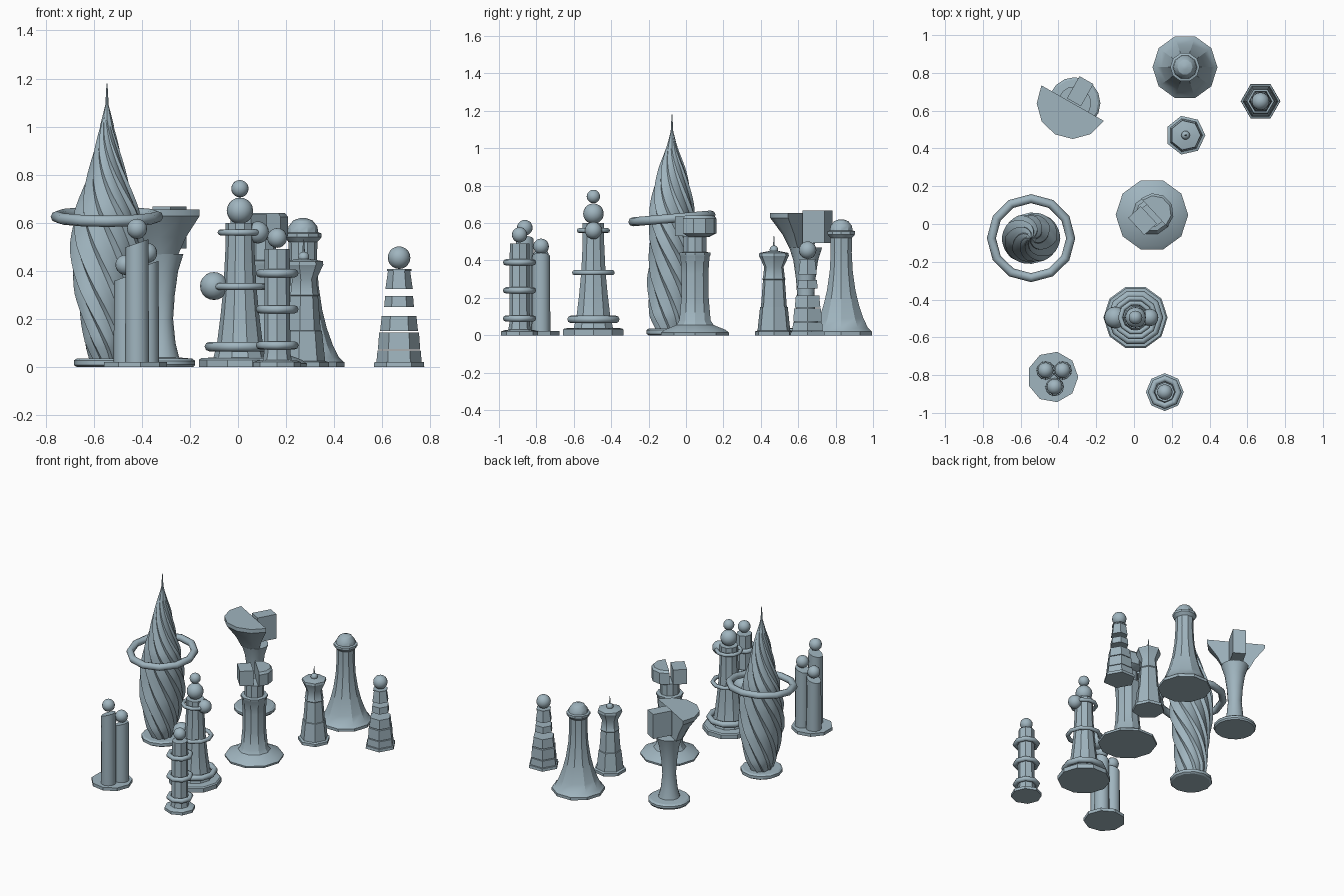
import bpy, bmesh, math
from math import sin, cos, pi, radians
from mathutils import Matrix, Vector

if "Cube" in bpy.data.objects:
    bpy.data.objects.remove(bpy.data.objects["Cube"])

mat = bpy.data.materials.new("blue_grey")
mat.diffuse_color = (0.35, 0.46, 0.52, 1)
mat.use_nodes = True
mat.node_tree.nodes["Principled BSDF"].inputs["Base Color"].default_value = mat.diffuse_color


def finish(name, bm, loc, smooth=30):
    bmesh.ops.remove_doubles(bm, verts=bm.verts, dist=1e-5)
    bmesh.ops.recalc_face_normals(bm, faces=bm.faces)
    me = bpy.data.meshes.new(name)
    bm.to_mesh(me)
    bm.free()
    me.materials.append(mat)
    ob = bpy.data.objects.new(name, me)
    ob.location = loc
    bpy.context.collection.objects.link(ob)
    bpy.ops.object.select_all(action='DESELECT')
    ob.select_set(True)
    bpy.context.view_layer.objects.active = ob
    bpy.ops.object.shade_smooth_by_angle(angle=radians(smooth))
    return ob


def lathe(name, profile, xy, n=10, start=0.0, sweep=2 * pi):
    """Revolve (r, z) points; a part sweep is closed with flat end faces."""
    prof = [(0, profile[0][1])] + list(profile) + [(0, profile[-1][1])]
    full = sweep > 6.28
    bm = bmesh.new()
    cols = [[bm.verts.new((r * cos(start + sweep * i / n), r * sin(start + sweep * i / n), z))
             for r, z in prof] for i in range(n if full else n + 1)]
    for i in range(n):
        a, b = cols[i], cols[(i + 1) % len(cols)]
        for k in range(len(prof) - 1):
            bm.faces.new((a[k], b[k], b[k + 1], a[k + 1]))
    if not full:
        bm.faces.new(cols[0])
        bm.faces.new(cols[-1])
    bmesh.ops.dissolve_degenerate(bm, dist=1e-6, edges=bm.edges)
    return finish(name, bm, (*xy, 0))


def ball(name, x, y, z, r):
    bm = bmesh.new()
    bmesh.ops.create_uvsphere(bm, u_segments=16, v_segments=10, radius=r)
    return finish(name, bm, (x, y, z))


def ring(name, x, y, z, R, r, n=10, m=8, tilt=0.0):
    bm = bmesh.new()
    v = [[bm.verts.new(((R + r * cos(2 * pi * j / m)) * cos(2 * pi * i / n),
                        (R + r * cos(2 * pi * j / m)) * sin(2 * pi * i / n),
                        r * sin(2 * pi * j / m))) for j in range(m)] for i in range(n)]
    for i in range(n):
        for j in range(m):
            p, q = v[i], v[(i + 1) % n]
            bm.faces.new((p[j], q[j], q[(j + 1) % m], p[(j + 1) % m]))
    ob = finish(name, bm, (x, y, z), 50)
    ob.rotation_euler.x = tilt
    return ob


def block(name, loc, size, angle):
    bm = bmesh.new()
    bmesh.ops.create_cube(bm, size=1)
    bmesh.ops.scale(bm, vec=size, verts=bm.verts)
    ob = finish(name, bm, loc)
    ob.rotation_euler.z = angle
    return ob


# Twisted spire with a floating ring
sx, sy = -0.545, -0.075
lathe("spire_base", [(0.125, 0), (0.137, 0.008), (0.137, 0.028), (0.125, 0.036)], (sx, sy), 12)
keys = [(0.03, .09), (0.1, .12), (0.3, .148), (0.5, .155), (0.65, .145), (0.8, .1), (0.9, .07), (1.0, .034), (1.08, .008)]


def spire_radius(z):
    for (z0, r0), (z1, r1) in zip(keys, keys[1:]):
        if z <= z1:
            return r0 + (r1 - r0) * (z - z0) / (z1 - z0)
    return keys[-1][1]


bm = bmesh.new()
levels, cols = 42, 40
rows = []
for i in range(levels + 1):
    z = 0.03 + 1.05 * i / levels
    r, turn = spire_radius(z), pi / 2 - pi * (z - 0.1) / 0.8
    row = []
    for j in range(cols):
        a = 2 * pi * j / cols
        f = 1 - 0.13 * (j % 4) / 3       # saw-tooth flutes
        p = Vector((r * f * cos(a), 0.8 * r * f * sin(a), z))
        row.append(bm.verts.new(Matrix.Rotation(turn, 3, 'Z') @ p))
    rows.append(row)
for lo, hi in zip(rows, rows[1:]):
    for j in range(cols):
        k = (j + 1) % cols
        bm.faces.new((lo[j], lo[k], hi[k], hi[j]))
bm.faces.new(rows[0])
bm.faces.new(rows[-1])
finish("spire_body", bm, (sx, sy, 0))
lathe("spire_needle", [(0.03, 1.0), (0.007, 1.09), (0.002, 1.18)], (sx, sy), 8)
ring("spire_ring", sx, sy, 0.625, 0.21, 0.024, 12, 8, radians(5))

# Goblet with half a bowl and a floating block
gx, gy = -0.315, 0.64
lathe("goblet_stem", [(0.13, 0), (0.137, 0.01), (0.137, 0.025), (0.125, 0.035), (0.07, 0.04), (0.055, 0.1),
                      (0.045, 0.2), (0.052, 0.3), (0.066, 0.4), (0.088, 0.47)], (gx, gy), 16)
face = math.atan2(-0.87, -0.495)
lathe("goblet_half_bowl", [(0.088, 0.468), (0.125, 0.54), (0.19, 0.628), (0.19, 0.655)],
      (gx - 0.01, gy), 6, face - pi / 2, pi)
block("goblet_block", (-0.285, 0.703, 0.58), (0.135, 0.085, 0.175), face)

# Tall flared tower with a domed head
lathe("flared_tower", [(0.172, 0), (0.172, 0.02), (0.15, 0.04), (0.125, 0.09), (0.1, 0.16), (0.08, 0.24),
                       (0.065, 0.34), (0.059, 0.44), (0.06, 0.52), (0.078, 0.54), (0.078, 0.556),
                       (0.064, 0.56), (0.06, 0.585), (0.04, 0.61), (0.012, 0.62)], (0.27, 0.83), 10)

# Stack of hexagonal slices with a ball
hexes = [(.105, .103, 0, .02), (.094, .09, .022, .068), (.088, .083, .073, .143), (.079, .072, .149, .213),
         (.062, .058, .25, .295), (.057, .046, .325, .4), (.051, .051, .4, .408)]
for i, (r0, r1, z0, z1) in enumerate(hexes):
    lathe(f"hex_slice_{i}", [(r0, z0), (r1, z1)], (0.67, 0.65), 6)
ball("hex_ball", 0.67, 0.65, 0.455, 0.047)

# Small seven-sided tower with a spike
lathe("small_tower", [(0.105, 0), (0.105, 0.02), (0.09, 0.025), (0.076, 0.15), (0.071, 0.152), (0.06, 0.295),
                      (0.064, 0.3), (0.06, 0.308), (0.053, 0.365), (0.082, 0.425), (0.08, 0.44),
                      (0.03, 0.45)], (0.273, 0.47), 7)
ball("small_tower_knob", 0.273, 0.47, 0.457, 0.023)
lathe("small_tower_spike", [(0.006, 0.47), (0.002, 0.53)], (0.273, 0.47), 6)

# Column with a split head
cx, cy = 0.095, 0.048
lathe("split_column", [(0.19, 0), (0.192, 0.014), (0.17, 0.03), (0.105, 0.055), (0.088, 0.08), (0.077, 0.2),
                       (0.075, 0.33), (0.082, 0.42), (0.088, 0.43), (0.088, 0.442), (0.064, 0.445),
                       (0.064, 0.53)], (cx, cy), 10)
turn = math.atan2(0.68, 0.73)
lathe("split_head_half", [(0.064, 0.525), (0.103, 0.545), (0.103, 0.625), (0.09, 0.64)],
      (cx + 0.012, cy + 0.012), 5, turn - pi / 2, pi)
block("split_head_block", (0.045, 0.018, 0.583), (0.09, 0.125, 0.105), turn)

# Ringed tower with four balls
rx, ry = 0.008, -0.495
lathe("ringed_tower", [(0.17, 0), (0.17, 0.03), (0.162, 0.037), (0.11, 0.04), (0.095, 0.1), (0.08, 0.22),
                       (0.068, 0.34), (0.06, 0.5), (0.06, 0.6)], (rx, ry), 10)
for i, (z, R, r) in enumerate([(0.085, 0.127, 0.02), (0.335, 0.106, 0.014), (0.56, 0.08, 0.013)]):
    ring(f"tower_ring_{i}", rx, ry, z, R, r)
for i, (x, z, r) in enumerate([(rx, .65, .055), (rx, .742, .036), (-.1, .337, .058), (.083, .56, .046)]):
    ball(f"tower_ball_{i}", x, ry, z, r)

# Cluster of three columns topped by balls
lathe("cluster_base", [(0.135, 0), (0.135, 0.022)], (-0.43, -0.81), 9)
for i, (x, y, h, b) in enumerate([(-.468, -.775, .375, .425), (-.378, -.775, .425, .475), (-.42, -.862, .515, .575)]):
    ob = lathe(f"cluster_column_{i}", [(0.05, 0.02), (0.047, h)], (x, y), 12)
    for v in ob.data.vertices:          # slanted top
        if v.co.z > 0.1:
            v.co.z += 0.35 * v.co.x
    ball(f"cluster_ball_{i}", x, y, b, 0.042)

# Slim column with three rings
px, py = 0.163, -0.89
lathe("slim_column", [(0.1, 0), (0.1, 0.02), (0.085, 0.026), (0.06, 0.03), (0.055, 0.06), (0.052, 0.49)], (px, py), 8)
for i in range(3):
    ring(f"slim_ring_{i}", px, py, 0.09 + 0.15 * i, 0.072, 0.017, 8, 8)
ball("slim_ball", px, py, 0.537, 0.041)
